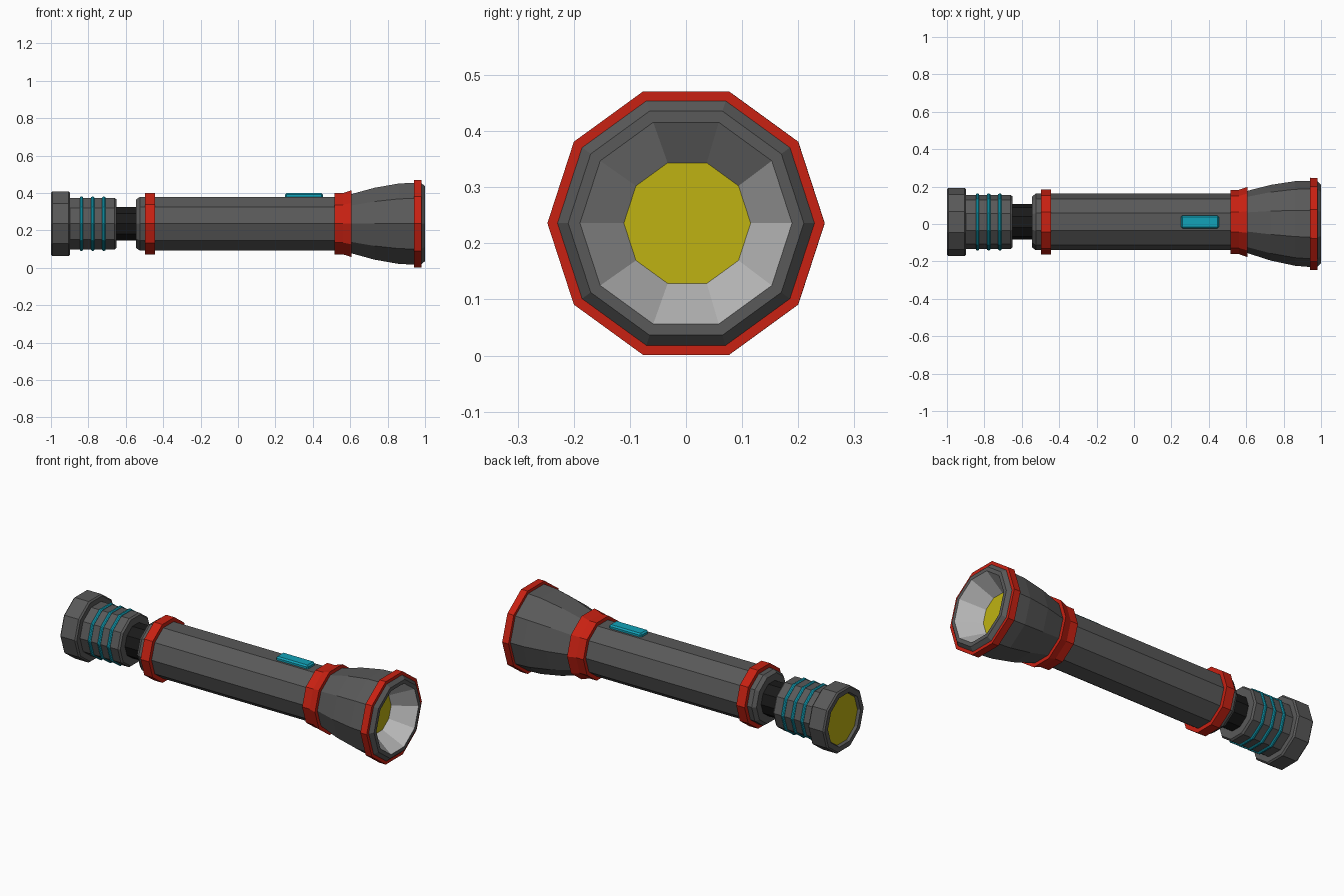
import bpy, bmesh
from math import cos, sin, pi

if "Cube" in bpy.data.objects:
    bpy.data.objects.remove(bpy.data.objects["Cube"])

SIDES = 10
AXIS_Z = 0.236


def material(name, rgb):
    m = bpy.data.materials.new(name)
    m.diffuse_color = (*rgb, 1)
    m.use_nodes = True
    m.node_tree.nodes["Principled BSDF"].inputs["Base Color"].default_value = m.diffuse_color
    return m


RED = material("red", (0.58, 0.015, 0.006))
CYAN = material("cyan", (0.006, 0.36, 0.48))
YELLOW = material("yellow", (0.52, 0.45, 0.006))
DARK = material("dark_grey", (0.1, 0.1, 0.1))
BLACK = material("black", (0.01, 0.01, 0.01))
SILVER = material("silver", (0.5, 0.5, 0.5))


def axis_y(x):
    # the barrel sits slightly off the centre of the flared head
    return 0.011 * min(1, max(0, (0.95 - x) / 0.35))


def lathe(name, profile, mat, ring=False, caps=(True, True)):
    """Turn (x, radius) points round the long axis; ring closes the profile."""
    bm = bmesh.new()
    loops = []
    for x, r in profile:
        loops.append([bm.verts.new((x, axis_y(x) + r * cos(2 * pi * i / SIDES),
                                    AXIS_Z + r * sin(2 * pi * i / SIDES)))
                      for i in range(SIDES)])
    pairs = list(zip(loops, loops[1:]))
    if ring:
        pairs.append((loops[-1], loops[0]))
    for a, b in pairs:
        for i in range(SIDES):
            j = (i + 1) % SIDES
            bm.faces.new((a[i], b[i], b[j], a[j]))
    if not ring:
        if caps[0]:
            bm.faces.new(loops[0])
        if caps[1]:
            bm.faces.new(loops[-1][::-1])
    if ring or all(caps):
        bmesh.ops.recalc_face_normals(bm, faces=bm.faces)
    else:
        # open shells run from the inside outwards along the profile
        bmesh.ops.reverse_faces(bm, faces=bm.faces)
    me = bpy.data.meshes.new(name)
    bm.to_mesh(me)
    bm.free()
    ob = bpy.data.objects.new(name, me)
    me.materials.append(mat)
    bpy.context.collection.objects.link(ob)
    return ob


def band(name, x0, x1, r_in, r0, r1, mat):
    xm = (x0 + x1) / 2
    return lathe(name, [(x0, r_in), (x0, r0), (xm, r0), (x1, r1), (x1, r_in)], mat, ring=True)


# Tail cap with recessed end disc
lathe("tail_cap", [(-0.98, 0.138), (-1.0, 0.146), (-1.0, 0.174), (-0.992, 0.182),
                   (-0.905, 0.182), (-0.897, 0.174), (-0.897, 0.12), (-0.98, 0.12)],
      DARK, ring=True)
lathe("tail_disc", [(-0.985, 0.142), (-0.975, 0.142)], YELLOW)

# Tail grip and its three thin rings
lathe("tail_grip", [(-0.91, 0.145), (-0.66, 0.145), (-0.65, 0.137)], DARK)
for i in range(3):
    x = -0.837 + 0.06 * i
    lathe(f"grip_ring_{i + 1}", [(x - 0.009, 0.14), (x - 0.009, 0.148), (x - 0.004, 0.152),
                                 (x + 0.004, 0.152), (x + 0.009, 0.148), (x + 0.009, 0.14)],
          CYAN, ring=True)

# Neck, barrel and barrel bands
lathe("neck", [(-0.66, 0.095), (-0.53, 0.095)], BLACK)
lathe("barrel", [(-0.545, 0.136), (-0.525, 0.151), (0.56, 0.151)], DARK)
band("rear_band", -0.497, -0.444, 0.145, 0.174, 0.174, RED)
band("head_collar", 0.515, 0.607, 0.145, 0.172, 0.188, RED)

# Flared head, rim and reflector
lathe("head", [(0.56, 0.15), (0.605, 0.166), (0.73, 0.202), (0.86, 0.226), (0.94, 0.23),
               (0.98, 0.229), (1.0, 0.21), (1.0, 0.189)], DARK, caps=(True, False))
band("front_band", 0.94, 0.98, 0.222, 0.247, 0.247, RED)
reflector = lathe("reflector", [(1.0, 0.189), (0.88, 0.113)], SILVER, caps=(False, False))
lathe("lens", [(0.87, 0.114), (0.88, 0.113)], YELLOW)

# Switch on top of the barrel
bpy.ops.mesh.primitive_cube_add(size=1, location=(0.352, 0.011, 0.382))
switch = bpy.context.object
switch.name = "switch"
switch.scale = (0.203, 0.068, 0.034)
bpy.ops.object.transform_apply(location=False, rotation=False, scale=True)
bevel = switch.modifiers.new("bevel", "BEVEL")
bevel.width = 0.008
bevel.segments = 1
switch.data.materials.append(CYAN)
